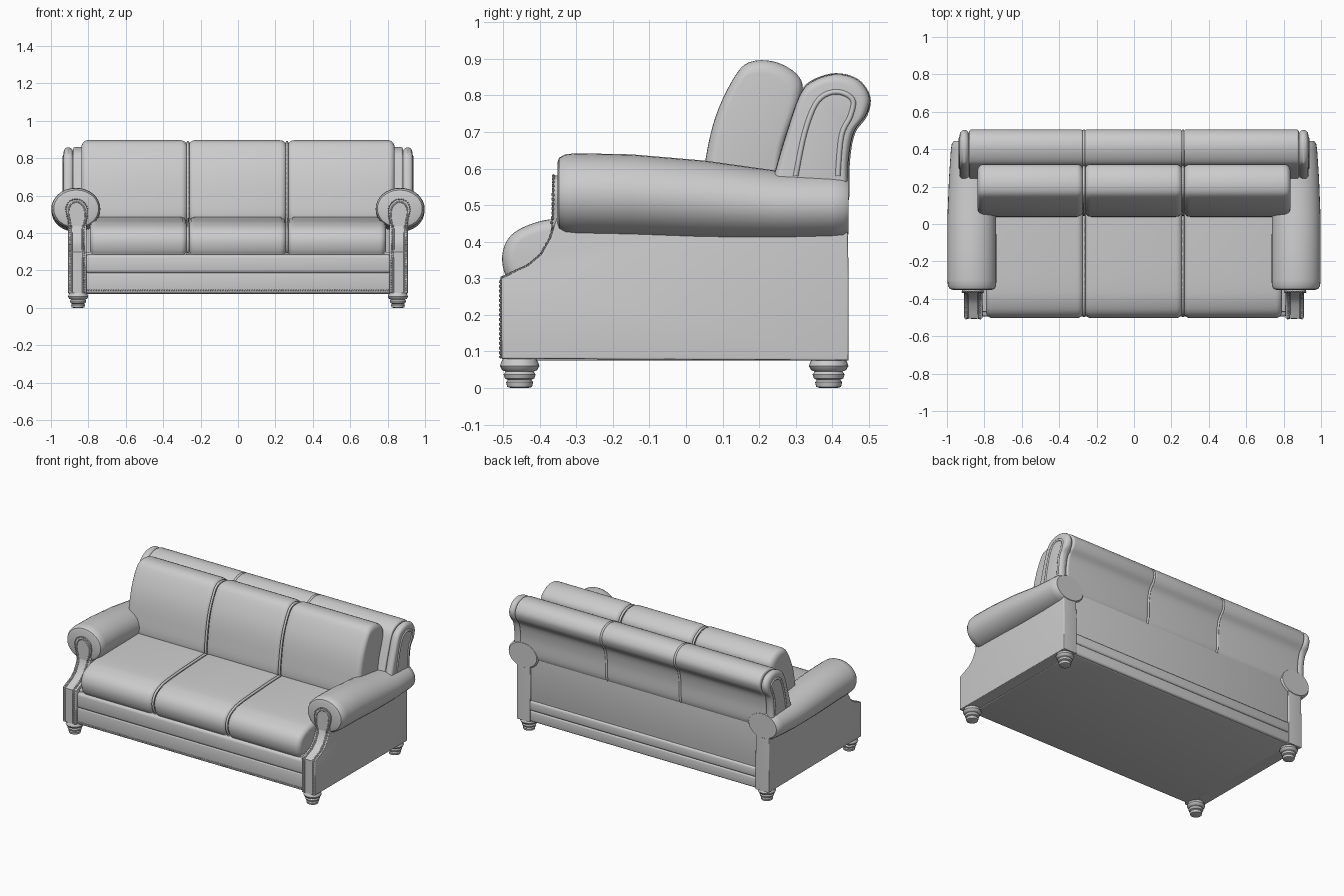
import bpy, bmesh, math
from mathutils import Vector

old = bpy.data.objects.get("Cube")
if old:
    bpy.data.objects.remove(old)

leather = bpy.data.materials.new("grey_leather")
leather.use_nodes = True
GREY = (0.6, 0.6, 0.6, 1)
leather.diffuse_color = GREY
leather.node_tree.nodes["Principled BSDF"].inputs["Base Color"].default_value = GREY


def finish(name, bm, angle=40):
    bmesh.ops.recalc_face_normals(bm, faces=bm.faces)
    me = bpy.data.meshes.new(name)
    bm.to_mesh(me)
    bm.free()
    ob = bpy.data.objects.new(name, me)
    bpy.context.collection.objects.link(ob)
    me.materials.append(leather)
    bpy.ops.object.select_all(action='DESELECT')
    ob.select_set(True)
    bpy.context.view_layer.objects.active = ob
    bpy.ops.object.shade_smooth_by_angle(angle=math.radians(angle))
    return ob


def loft(name, rings):
    """Skin a list of equal-length closed rings and cap both ends."""
    bm = bmesh.new()
    rows = [[bm.verts.new(p) for p in ring] for ring in rings]
    for a, b in zip(rows, rows[1:]):
        for i in range(len(a)):
            j = (i + 1) % len(a)
            bm.faces.new((a[i], a[j], b[j], b[i]))
    bm.faces.new(rows[0])
    bm.faces.new(rows[-1])
    return finish(name, bm)


def spline(pts, closed=True, steps=5):
    """Catmull-Rom curve through the points."""
    pts = [Vector(p) for p in pts]
    n, out = len(pts), []
    get = (lambda i: pts[i % n]) if closed else (lambda i: pts[max(0, min(n - 1, i))])
    for i in range(n if closed else n - 1):
        a, b, c, d = get(i - 1), get(i), get(i + 1), get(i + 2)
        for k in range(steps):
            t = k / steps
            out.append(0.5 * (2 * b + (c - a) * t + (2 * a - 5 * b + 4 * c - d) * t * t
                              + (3 * b - a - 3 * c + d) * t ** 3))
    return out if closed else out + [pts[-1]]


def shrink(loop, d):
    """Inset a (y, z) loop towards the middle of its bounds."""
    ys, zs = [p[0] for p in loop], [p[1] for p in loop]
    cy, cz = (min(ys) + max(ys)) / 2, (min(zs) + max(zs)) / 2
    fy, fz = 1 - 2 * d / (max(ys) - min(ys)), 1 - 2 * d / (max(zs) - min(zs))
    return [(cy + (y - cy) * fy, cz + (z - cz) * fz) for y, z in loop]


def pad(name, loop, x0, x1, r, steps=5):
    """Side profile stretched along x with rounded rims."""
    stops = []
    for k in range(steps + 1):
        a = k / steps * math.pi / 2
        stops.append((r * (1 - math.cos(a)), r * (1 - math.sin(a))))
    ends = [(x0 + s, d) for s, d in stops] + [(x1 - s, d) for s, d in reversed(stops)]
    return loft(name, [[(x, y, z) for y, z in shrink(loop, d)] for x, d in ends])


def block(name, x0, x1, y0, y1, z0, z1, r):
    bm = bmesh.new()
    bmesh.ops.create_cube(bm, size=1)
    for v in bm.verts:
        v.co = ((x0 + x1) / 2 + v.co.x * (x1 - x0), (y0 + y1) / 2 + v.co.y * (y1 - y0),
                (z0 + z1) / 2 + v.co.z * (z1 - z0))
    bmesh.ops.bevel(bm, geom=list(bm.edges), offset=r, segments=3, profile=0.5, affect='EDGES')
    return finish(name, bm)


def tube(name, pts, r, closed=False):
    """Piping along a path."""
    cu = bpy.data.curves.new(name, 'CURVE')
    cu.dimensions = '3D'
    cu.bevel_depth = r
    cu.bevel_resolution = 1
    sp = cu.splines.new('POLY')
    sp.points.add(len(pts) - 1)
    for p, q in zip(sp.points, pts):
        p.co = (*q, 1)
    sp.use_cyclic_u = closed
    cu.materials.append(leather)
    ob = bpy.data.objects.new(name, cu)
    bpy.context.collection.objects.link(ob)


def nails(name, pts, gap=0.013, r=0.0045):
    """Evenly spaced nail heads along a path."""
    bm = bmesh.new()
    carry = 0
    for a, b in zip(pts, pts[1:]):
        a, b = Vector(a), Vector(b)
        length = (b - a).length
        while carry < length:
            made = bmesh.ops.create_icosphere(bm, subdivisions=1, radius=r)
            bmesh.ops.translate(bm, verts=made["verts"], vec=a.lerp(b, carry / length))
            carry += gap
        carry -= length
    finish(name, bm)


# Base, rails and lower back
block("base", -0.83, 0.83, -0.47, 0.425, 0.075, 0.3, 0.005)
block("front_lower_rail", -0.82, 0.82, -0.49, -0.4, 0.078, 0.19, 0.012)
block("front_upper_rail", -0.82, 0.82, -0.495, -0.4, 0.185, 0.285, 0.018)
block("back_panel", -0.82, 0.82, 0.22, 0.435, 0.2, 0.65, 0.015)
block("back_lower_rail", -0.82, 0.82, 0.38, 0.442, 0.078, 0.15, 0.012)
block("back_upper_rail", -0.82, 0.82, 0.38, 0.445, 0.148, 0.215, 0.015)
nails("front_rail_nails", [(-0.81, -0.49, 0.095), (0.81, -0.49, 0.095)])

# Cushions and rolled back, three sections each
seat = spline([(-0.48, 0.285), (-0.503, 0.35), (-0.485, 0.41), (-0.43, 0.446), (-0.34, 0.465),
               (-0.1, 0.48), (0.12, 0.485), (0.19, 0.46), (0.2, 0.3), (0.16, 0.283), (-0.42, 0.278)])
cushion = spline([(0.045, 0.46), (0.05, 0.6), (0.08, 0.74), (0.135, 0.855), (0.18, 0.893),
                  (0.25, 0.89), (0.31, 0.85), (0.315, 0.79), (0.27, 0.66), (0.235, 0.5), (0.14, 0.44)])
roll = spline([(0.22, 0.5), (0.245, 0.6), (0.275, 0.7), (0.31, 0.8), (0.345, 0.84), (0.41, 0.86),
               (0.47, 0.845), (0.503, 0.8), (0.495, 0.75), (0.46, 0.7), (0.445, 0.62),
               (0.44, 0.5), (0.4, 0.47), (0.28, 0.47)])
cuts = [-1, -0.268, 0.262, 1]
for label, x0, x1 in zip(("right", "middle", "left"), cuts, cuts[1:]):
    def span(limit):
        return max(x0, -limit) + 0.003, min(x1, limit) - 0.003
    pad(label + "_seat_cushion", seat, *span(0.795), 0.035)
    pad(label + "_back_cushion", cushion, *span(0.84), 0.035)
    pad(label + "_back_roll", roll, *span(0.885), 0.012)
for x in cuts[1:3]:
    for part, loop, inset in (("seat", seat, 0.012), ("back", cushion, 0.012), ("roll", roll, 0.006)):
        tube(part + "_seam_piping", [(x, y, z) for y, z in shrink(loop, inset)], 0.008, True)

# Front edge of the arms in (y, z)
edge = [(-0.505, 0.08), (-0.505, 0.3), (-0.475, 0.315), (-0.43, 0.335), (-0.395, 0.365),
        (-0.37, 0.41), (-0.355, 0.46), (-0.352, 0.6)]


def edge_y(z):
    for (ya, za), (yb, zb) in zip(edge, edge[1:]):
        if z <= zb:
            return ya + (yb - ya) * (z - za) / (zb - za)
    return edge[-1][0]


side_loop = edge[:-1] + [(-0.352, 0.52), (0.44, 0.52), (0.445, 0.3), (0.445, 0.075)]
scroll = spline([(0.822, 0.085), (0.822, 0.2), (0.823, 0.29), (0.825, 0.33), (0.825, 0.38), (0.823, 0.43),
                 (0.806, 0.49), (0.812, 0.55), (0.855, 0.58), (0.9, 0.57), (0.92, 0.53),
                 (0.91, 0.48), (0.9, 0.43), (0.898, 0.38), (0.898, 0.33), (0.898, 0.29),
                 (0.898, 0.2), (0.898, 0.085)], False)
foot = [(0, 0.024), (0.003, 0.034), (0.016, 0.037), (0.022, 0.032), (0.026, 0.04), (0.037, 0.044),
        (0.045, 0.038), (0.049, 0.048), (0.06, 0.054), (0.072, 0.05), (0.08, 0.046)]

for s, side in ((1, "left"), (-1, "right")):
    # Arm body, flaring out under the roll
    pad(side + "_arm_body", side_loop, *sorted((s * 0.81, s * 0.908)), 0.006)

    # Rolled arm, lower and slimmer towards the back
    rings = []
    for y, cx, cz, rx, rz in ((-0.352, 0.865, 0.53, 0.105, 0.085), (-0.347, 0.865, 0.53, 0.12, 0.1),
                              (-0.33, 0.866, 0.53, 0.129, 0.109), (-0.3, 0.867, 0.53, 0.131, 0.112),
                              (-0.15, 0.867, 0.527, 0.131, 0.112), (0.05, 0.867, 0.515, 0.13, 0.107),
                              (0.25, 0.864, 0.5, 0.125, 0.094), (0.4, 0.862, 0.499, 0.117, 0.09),
                              (0.43, 0.862, 0.499, 0.112, 0.088), (0.445, 0.862, 0.499, 0.1, 0.078)):
        rings.append([(s * (cx + rx * math.cos(k * math.pi / 16)), y, cz + rz * math.sin(k * math.pi / 16))
                      for k in range(32)])
    loft(side + "_arm_roll", rings)

    # Scroll facing: plate on the roll end, piping and nails
    bulb = [p for p in scroll if p.y > 0.42]
    loft(side + "_scroll_plate", [[(s * p.x, y, p.y) for p in bulb] for y in (-0.362, -0.34)])
    path = [(s * p.x, edge_y(p.y) - (0.01 if p.y > 0.45 else 0.002), p.y) for p in scroll]
    nails(side + "_scroll_nails", path)
    inner = [(s * (0.86 + (p.x - 0.86) * 0.78), edge_y(p.y) - (0.008 if p.y > 0.45 else 0),
              p.y - (0.014 if p.y > 0.45 else 0)) for p in scroll]
    tube(side + "_scroll_piping", inner, 0.004)

    # End wing of the rolled back with its arched welt
    pad(side + "_back_wing", shrink(roll, 0.002), *sorted((s * 0.882, s * 0.932)), 0.025)
    arch = spline([(0.3, 0.58), (0.325, 0.7), (0.36, 0.785), (0.41, 0.81), (0.455, 0.79),
                   (0.45, 0.745), (0.425, 0.69), (0.415, 0.58)], False)
    tube(side + "_wing_welt", [(s * 0.93, p.x, p.y) for p in arch], 0.008)

    # Turned feet
    for y, end in ((-0.455, "front"), (0.39, "back")):
        loft(side + "_" + end + "_foot",
             [[(s * 0.855 + r * math.cos(k * math.pi / 10), y + r * math.sin(k * math.pi / 10), z)
               for k in range(20)] for z, r in foot])
